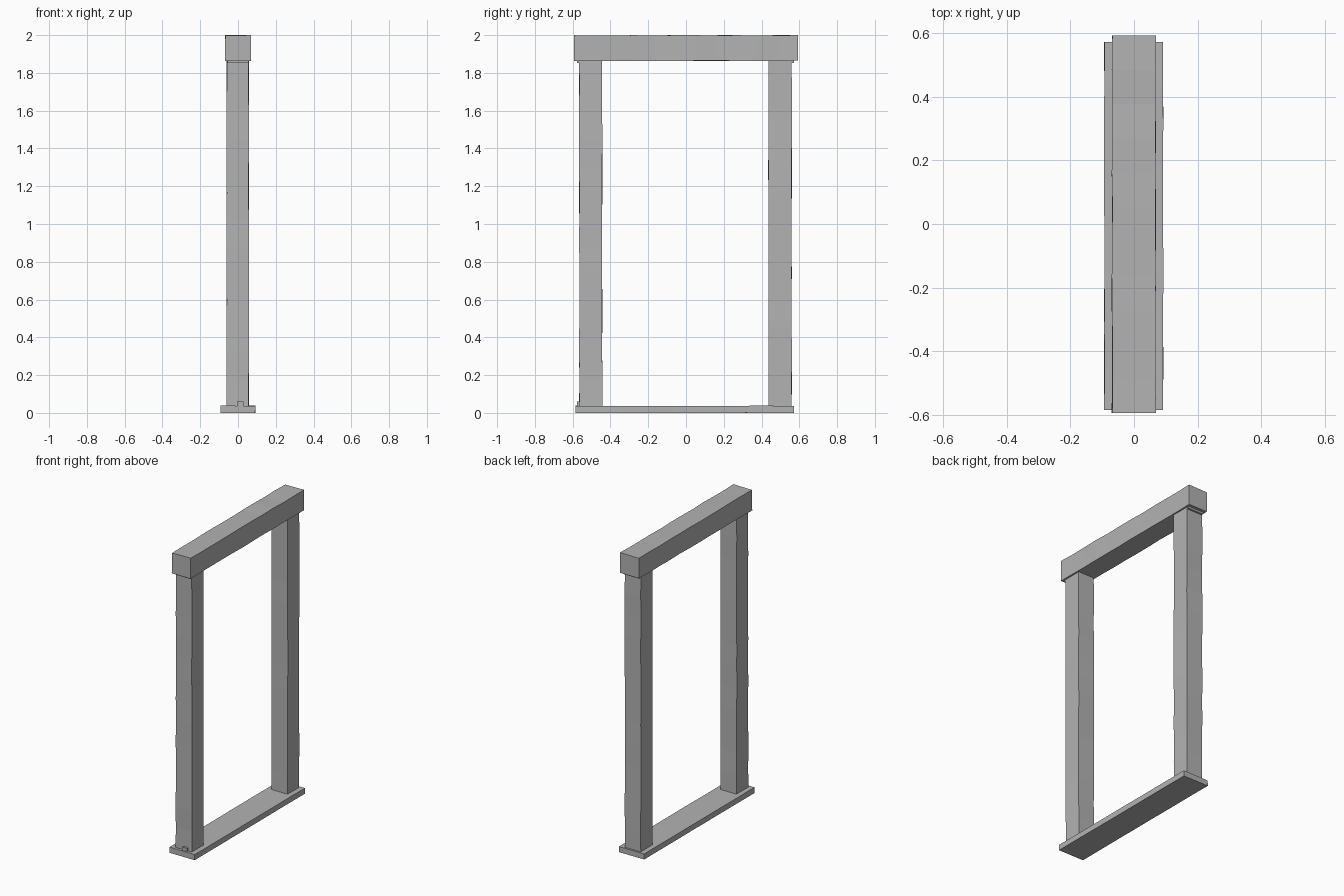
import bpy
import bmesh
import random
from mathutils import Vector

random.seed(4)

if "Cube" in bpy.data.objects:
    bpy.data.objects.remove(bpy.data.objects["Cube"], do_unlink=True)

stone = bpy.data.materials.new("weathered grey")
stone.use_nodes = True
GREY = (0.45, 0.45, 0.45, 1)
stone.diffuse_color = GREY
stone.node_tree.nodes["Principled BSDF"].inputs["Base Color"].default_value = GREY


def block(name, low, high, cuts=0, wear=0.0):
    """Box between two corners, cut along its length, with lightly worn edges."""
    low, high = Vector(low), Vector(high)
    size = high - low
    bm = bmesh.new()
    bmesh.ops.create_cube(bm, size=1)
    for v in bm.verts:
        v.co = (low + high) / 2 + v.co * size
    axis = max(range(3), key=lambda i: size[i])
    if cuts:
        long_edges = [e for e in bm.edges
                      if abs(e.verts[0].co[axis] - e.verts[1].co[axis]) > size[axis] / 2]
        bmesh.ops.subdivide_edges(bm, edges=long_edges, cuts=cuts, use_grid_fill=True)
    # Wear pulls edge points slightly inward
    middle = (low + high) / 2
    for v in bm.verts:
        for i in range(3):
            if i != axis:
                side = 1 if v.co[i] > middle[i] else -1
                v.co[i] -= side * random.uniform(0, wear)
    bmesh.ops.recalc_face_normals(bm, faces=bm.faces)
    mesh = bpy.data.meshes.new(name)
    bm.to_mesh(mesh)
    bm.free()
    mesh.materials.append(stone)
    obj = bpy.data.objects.new(name, mesh)
    bpy.context.collection.objects.link(obj)
    return obj


# Threshold slab and the beam across the top
block("threshold", (-0.094, -0.584, 0), (0.092, 0.571, 0.038), 8, 0.001)
block("lintel", (-0.07, -0.594, 1.862), (0.07, 0.592, 2), 10, 0.003)

# Upright posts, set into the slab and the beam
block("front_post", (-0.062, -0.566, 0.03), (0.059, -0.442, 1.87), 12, 0.003)
block("back_post", (-0.062, 0.435, 0.03), (0.059, 0.561, 1.87), 12, 0.003)

# Worn mortar collars under the beam
for name, y0, y1 in (("front_collar", -0.578, -0.45), ("back_collar", 0.445, 0.572)):
    block(name, (-0.055, y0, 1.852), (0.055, y1, 1.87))

# Small chip at the foot of the front post
block("foot_chip", (-0.005, -0.578, 0.03), (0.03, -0.56, 0.06))
